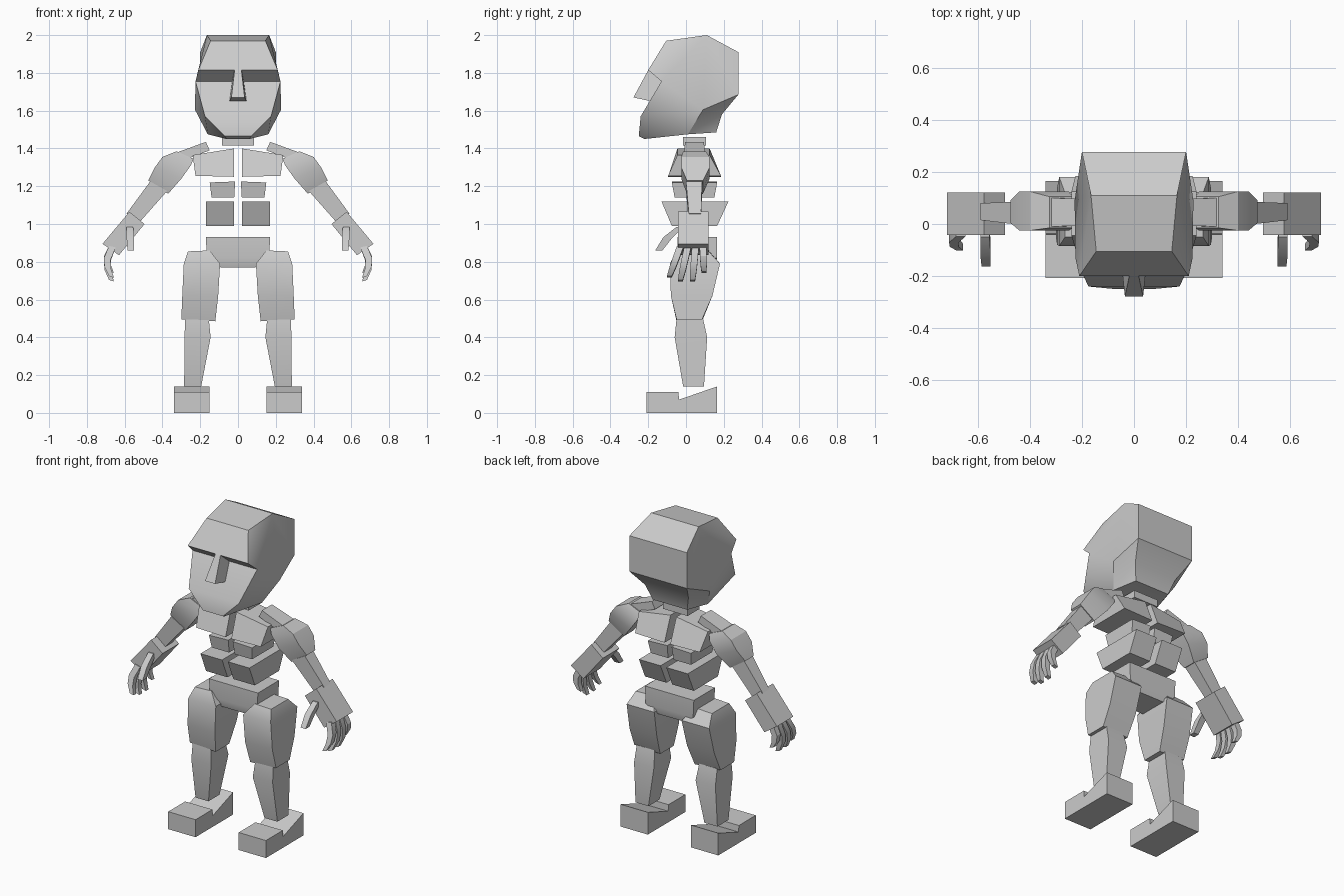
import bpy, bmesh, math

if "Cube" in bpy.data.objects:
    bpy.data.objects.remove(bpy.data.objects["Cube"])

grey = bpy.data.materials.new("light_grey")
grey.diffuse_color = (0.6, 0.6, 0.6, 1)
grey.use_nodes = True
grey.node_tree.nodes["Principled BSDF"].inputs["Base Color"].default_value = grey.diffuse_color


def make(name, verts, faces, mirror=True):
    """Mesh object with outward normals, angle-limited smoothing and optional x mirror."""
    bm = bmesh.new()
    vs = [bm.verts.new(v) for v in verts]
    for f in faces:
        bm.faces.new([vs[i] for i in f])
    bmesh.ops.recalc_face_normals(bm, faces=bm.faces)
    me = bpy.data.meshes.new(name)
    bm.to_mesh(me)
    bm.free()
    me.materials.append(grey)
    ob = bpy.data.objects.new(name, me)
    bpy.context.collection.objects.link(ob)
    bpy.ops.object.select_all(action='DESELECT')
    ob.select_set(True)
    bpy.context.view_layer.objects.active = ob
    bpy.ops.object.shade_smooth_by_angle(angle=math.radians(30))
    if mirror:
        m = ob.modifiers.new("mirror", 'MIRROR')
        m.use_mirror_merge = False
    return ob


def loft(name, rings, mirror=True):
    """Skin matching rings of points and cap both ends."""
    n = len(rings[0])
    faces = [list(range(n)), [(len(rings) - 1) * n + i for i in range(n)]]
    for r in range(len(rings) - 1):
        for i in range(n):
            j = (i + 1) % n
            faces.append([r * n + i, r * n + j, (r + 1) * n + j, (r + 1) * n + i])
    return make(name, [p for ring in rings for p in ring], faces, mirror)


def limb(name, sections, mirror=True):
    """Four-sided limb; section = inner x, z, outer x, z, front y, back y."""
    return loft(name, [[(xa, f, za), (xb, f, zb), (xb, b, zb), (xa, b, za)]
                       for xa, za, xb, zb, f, b in sections], mirror)


# Head: right-half landmarks, mirrored into a closed faceted shell
half = dict(
    crown=(.165, .11, 2.0), forehead=(.145, -.105, 1.97), brow=(.21, -.2, 1.815),
    eye=(.225, -.13, 1.755), lip=(.175, -.24, 1.57), chin=(.07, -.25, 1.465),
    under=(.06, -.22, 1.45), jaw=(.16, .01, 1.475), ear=(.228, .09, 1.605),
    back_top=(.2, .277, 1.91), back_low=(.2, .277, 1.685),
    nape=(.15, .19, 1.58), base=(.12, .16, 1.485))
keys = list(half)
N = len(keys)
verts = list(half.values()) + [(-x, y, z) for x, y, z in half.values()]
faces = []
# Side panels
for s in ("crown forehead brow", "crown brow eye", "crown eye ear", "crown ear back_low back_top",
          "eye lip ear", "lip jaw ear", "lip chin jaw", "chin under jaw",
          "ear jaw nape back_low", "jaw base nape"):
    ids = [keys.index(k) for k in s.split()]
    faces += [ids, [i + N for i in ids]]
# Centre panels spanning both halves
loop = "crown forehead brow eye lip chin under jaw base nape back_low back_top crown".split()
for a, b in zip(loop, loop[1:]):
    i, j = keys.index(a), keys.index(b)
    faces.append([i, j, j + N, i + N])
make("head", verts, faces, False)

# Nose wedge
loft("nose", [[(-.018, -.2, 1.815), (.018, -.2, 1.815), (.03, -.125, 1.76), (-.03, -.125, 1.76)],
              [(-.035, -.278, 1.67), (.035, -.278, 1.67), (.045, -.185, 1.65), (-.045, -.185, 1.65)]],
     False)

# Neck and torso blocks
limb("neck", [(-.085, 1.415, .085, 1.415, -.015, .105), (-.085, 1.46, .085, 1.46, -.015, .105)], False)
limb("collar", [(.15, 1.39, .17, 1.435, -.005, .095), (.295, 1.335, .32, 1.38, -.01, .1)])
limb("chest", [(.02, 1.25, .225, 1.255, -.095, .185), (.02, 1.40, .24, 1.365, -.045, .125)])
limb("midriff", [(.02, 1.14, .14, 1.14, -.06, .15), (.015, 1.225, .15, 1.22, -.075, .165)])
limb("waist", [(.02, .99, .17, .99, -.075, .165), (.02, 1.12, .17, 1.12, -.13, .225)])
limb("pelvis", [(-.09, .77, .09, .77, -.03, .15), (-.165, .82, .165, .82, -.045, .165),
                (-.17, .93, .17, .93, -.045, .165)], False)

# Legs
limb("thigh", [(.15, .86, .265, .855, -.05, .12), (.095, .79, .287, .79, -.085, .18),
               (.105, .62, .295, .62, -.08, .14), (.12, .485, .3, .495, -.05, .085)])
limb("calf", [(.155, .5, .28, .5, -.05, .09), (.145, .4, .283, .4, -.06, .112),
              (.195, .14, .285, .14, -.015, .095)])
sole = [(-.208, 0), (.165, 0), (.165, .14), (-.037, .07), (-.04, .11), (-.208, .11)]
loft("foot", [[(x, y, z) for y, z in sole] for x in (.15, .34)])

# Arms
limb("upper_arm", [(.235, 1.345, .325, 1.385, -.015, .105), (.25, 1.31, .4, 1.355, -.025, .125),
                   (.3, 1.24, .44, 1.3, -.025, .125), (.37, 1.16, .475, 1.23, .005, .09)])
limb("forearm", [(.375, 1.175, .465, 1.225, 0, .085), (.525, 1.005, .59, 1.055, .015, .08)])
limb("hand", [(.495, 1.0, .575, 1.065, -.043, .12), (.63, .835, .717, .895, -.043, .12)])

# Four curled fingers fanning out from the hand
for i, (root, tip, low) in enumerate([(-.03, -.088, .72), (.01, -.03, .7), (.05, .035, .7), (.09, .095, .745)]):
    rows = []
    for t, x, w in ((0, .665, .018), (.4, .692, .018), (.7, .69, .017), (1, .67, .013)):
        y = root + (tip - root) * t
        z = .88 + (low - .88) * t
        rows.append((x - w, z - .004, x + w, z + .004, y - w, y + w))
    limb("finger_%d" % (i + 1), rows)

# Thumb pointing forward and down
limb("thumb", [(.555, .985, .59, .985, -.05, -.01), (.55, .93, .59, .93, -.12, -.07),
               (.55, .86, .585, .86, -.163, -.125)])
